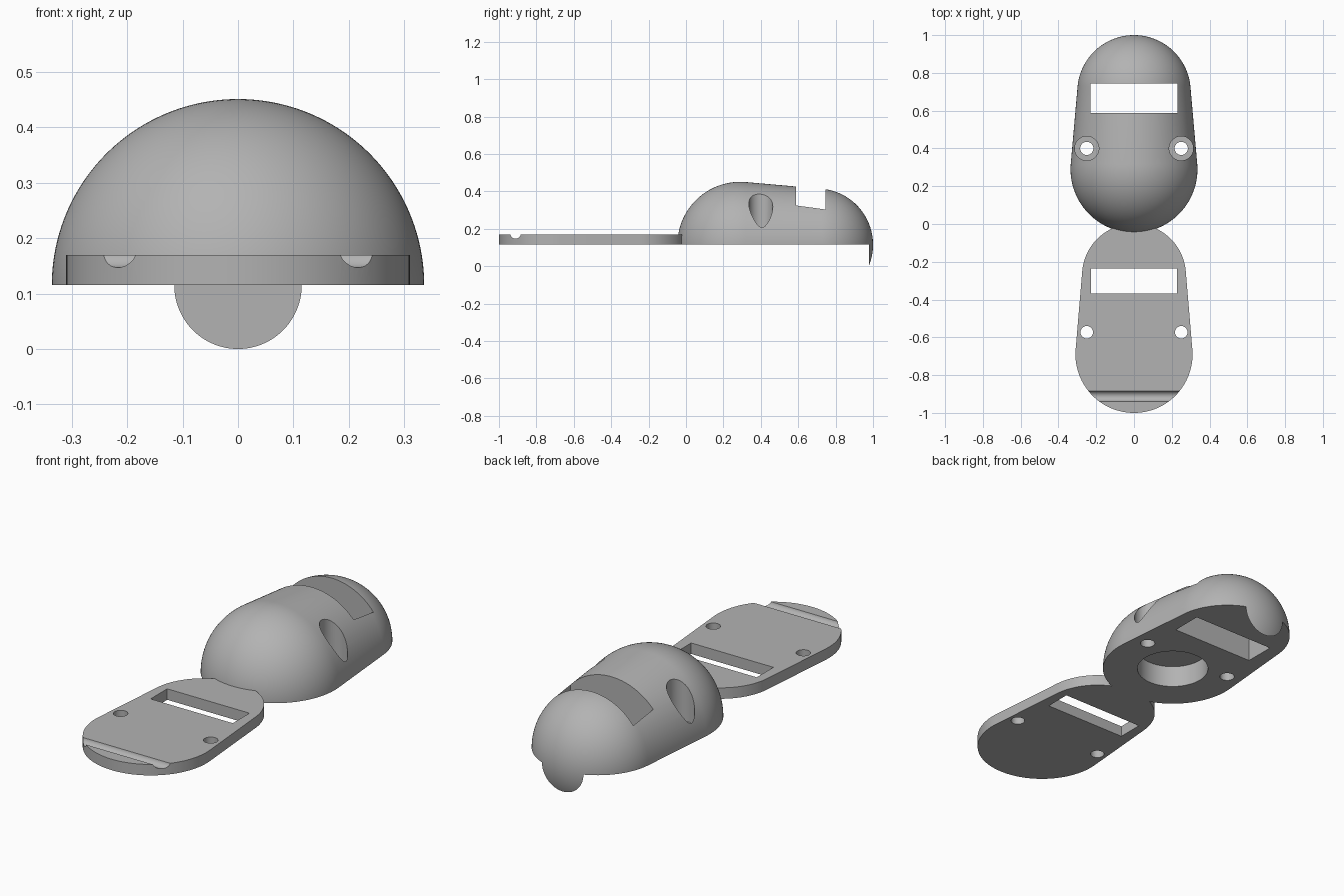
import bpy, bmesh
from math import pi, sin, cos, acos, sqrt

if "Cube" in bpy.data.objects:
    bpy.data.objects.remove(bpy.data.objects["Cube"], do_unlink=True)

BASE = 0.115     # underside of plate and shell
PLATE_TOP = 0.17
GREY = (0.45, 0.45, 0.45, 1.0)

mat = bpy.data.materials.new("plain grey")
mat.use_nodes = True
mat.diffuse_color = GREY
mat.node_tree.nodes["Principled BSDF"].inputs["Base Color"].default_value = GREY


def arc(center, radius, start, end, steps):
    """Half-profile points (y, radius) along an arc; angle 0 points to +y."""
    angles = [start + (end - start) * i / steps for i in range(steps + 1)]
    return [(center + radius * cos(a), radius * sin(a)) for a in angles]


def capsule(c1, r1, c2, r2):
    """Half outline of two circles joined by their tangent."""
    t = acos((r1 - r2) / (c2 - c1))
    return arc(c1, r1, pi, t, 36) + arc(c2, r2, t, 0, 36)


def finish(bm, name):
    bmesh.ops.recalc_face_normals(bm, faces=bm.faces)
    mesh = bpy.data.meshes.new(name)
    bm.to_mesh(mesh)
    bm.free()
    mesh.materials.append(mat)
    obj = bpy.data.objects.new(name, mesh)
    bpy.context.collection.objects.link(obj)
    return obj


def half_lathe(name, profile, angle):
    """Spin a half-profile about the y axis and close the flat side."""
    bm = bmesh.new()
    verts = [bm.verts.new((r, y, BASE)) for y, r in profile]
    edges = [bm.edges.new(pair) for pair in zip(verts, verts[1:])]
    bmesh.ops.spin(bm, geom=verts + edges, cent=(0, 0, BASE), axis=(0, 1, 0),
                   angle=angle, steps=96)
    bmesh.ops.remove_doubles(bm, verts=bm.verts, dist=0.0001)
    rim = [e for e in bm.edges if e.is_boundary]
    bmesh.ops.edgeloop_fill(bm, edges=rim)
    return finish(bm, name)


def extrude_outline(name, points, z0, z1):
    """Prism from an xy outline."""
    bm = bmesh.new()
    face = bm.faces.new([bm.verts.new((x, y, z0)) for x, y in points])
    out = bmesh.ops.extrude_face_region(bm, geom=[face])
    top = [v for v in out["geom"] if isinstance(v, bmesh.types.BMVert)]
    bmesh.ops.translate(bm, verts=top, vec=(0, 0, z1 - z0))
    return finish(bm, name)


def box(x, y0, y1, z0, z1):
    return extrude_outline("slot_cutter", [(-x, y0), (x, y0), (x, y1), (-x, y1)], z0, z1)


def round_cutter(x, y, radius, z0, z1, sides=48):
    pts = [(x + radius * cos(2 * pi * i / sides), y + radius * sin(2 * pi * i / sides))
           for i in range(sides)]
    return extrude_outline("round_cutter", pts, z0, z1)


def cut(obj, cutters):
    """Subtract each cutter, then remove it."""
    bpy.context.view_layer.objects.active = obj
    for cutter in cutters:
        cutter.hide_render = True
        mod = obj.modifiers.new("cut", "BOOLEAN")
        mod.operation = "DIFFERENCE"
        mod.solver = "EXACT"
        mod.object = cutter
        bpy.ops.object.modifier_apply(modifier=mod.name)
        bpy.data.objects.remove(cutter, do_unlink=True)


def smooth(obj):
    bpy.ops.object.select_all(action="DESELECT")
    obj.select_set(True)
    bpy.context.view_layer.objects.active = obj
    bpy.ops.object.shade_smooth_by_angle(angle=pi / 6)


# Domed shell: two half spheres joined by a cone
REAR_Y, REAR_R = 0.70, 0.30
shell = half_lathe("domed_shell", capsule(0.29, 0.336, REAR_Y, REAR_R), -pi)
cutters = [box(0.23, 0.588, 0.745, 0, 1),                # strap slot
           round_cutter(0, 0.29, 0.17, 0, 0.225, 96)]    # recess underneath
for side in (-1, 1):
    cutters.append(round_cutter(side * 0.25, 0.4, 0.035, 0, 1))             # screw hole
    cutters.append(round_cutter(side * 0.25, 0.4, 0.064, PLATE_TOP, 1))     # counterbore
cut(shell, cutters)

# Rounded tab hanging below the rear end
tab_y = REAR_Y + sqrt(REAR_R ** 2 - BASE ** 2)
tab_angle = acos((tab_y - REAR_Y) / REAR_R)
tab = half_lathe("rear_tab", [(tab_y, 0)] + arc(REAR_Y, REAR_R, tab_angle, 0, 16), pi)

# Flat base plate with matching slot and holes
half = capsule(-0.69, 0.31, -0.273, 0.275)
outline = [(r, y) for y, r in half] + [(-r, y) for y, r in half[-2:0:-1]]
plate = extrude_outline("base_plate", outline, BASE, PLATE_TOP)
cutters = [box(0.228, -0.367, -0.235, 0, 1)]
cutters += [round_cutter(side * 0.25, -0.573, 0.033, 0, 1) for side in (-1, 1)]

# Rounded cable groove across the front of the plate
groove = round_cutter(0, 0, 0.028, -0.5, 0.5)
groove.rotation_euler = (0, pi / 2, 0)
groove.location = (0, -0.911, PLATE_TOP + 0.005)
bpy.context.view_layer.update()
cut(plate, cutters + [groove])

for part in (shell, tab, plate):
    smooth(part)
